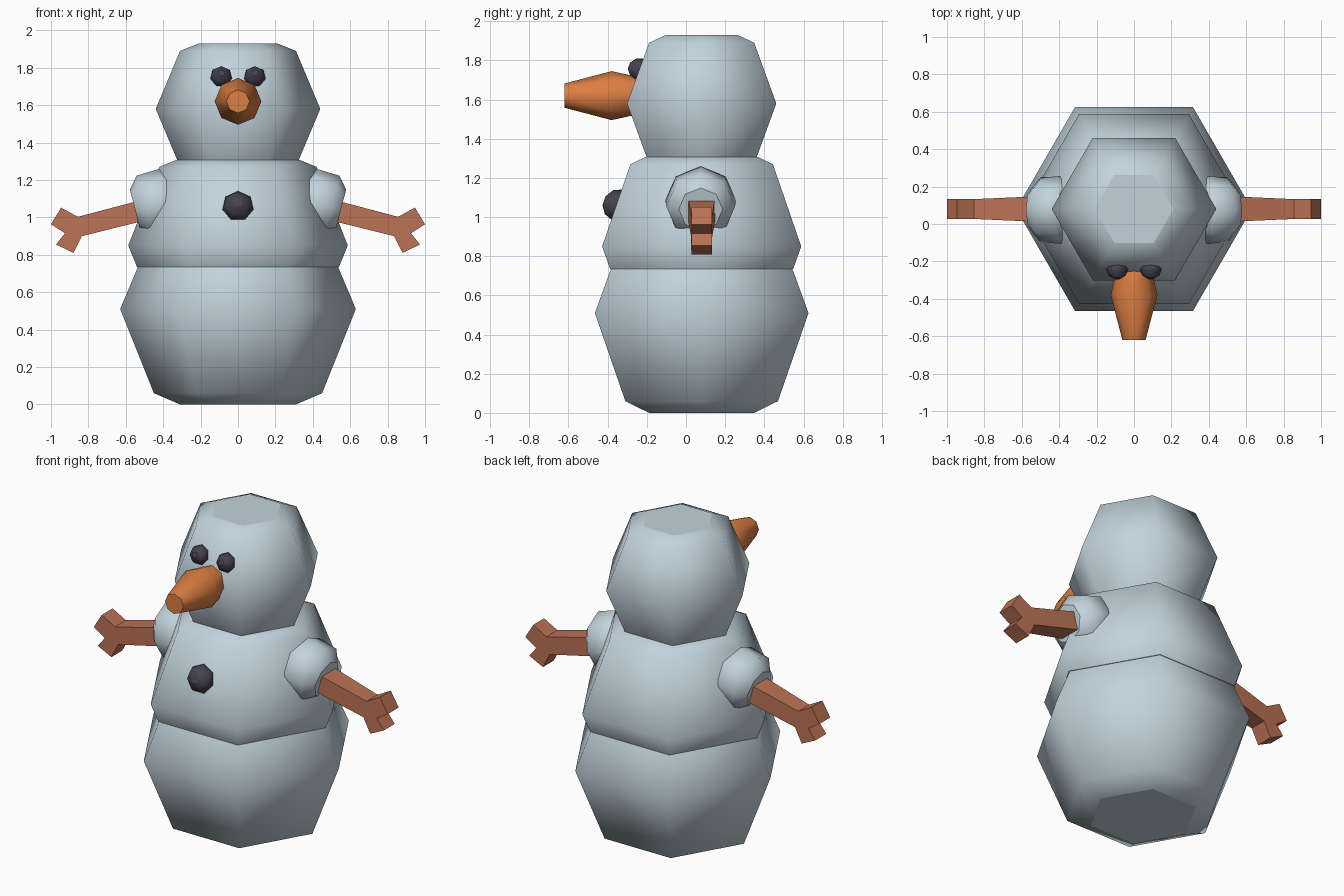
import bpy, bmesh, math
from mathutils import Vector, Matrix

if "Cube" in bpy.data.objects:
    bpy.data.objects.remove(bpy.data.objects["Cube"])

CY = 0.08  # depth of the body axis


def material(name, rgb):
    m = bpy.data.materials.new(name)
    m.diffuse_color = (*rgb, 1)
    m.use_nodes = True
    m.node_tree.nodes["Principled BSDF"].inputs["Base Color"].default_value = m.diffuse_color
    return m


SNOW = material("snow", (0.54, 0.65, 0.72))
ORANGE = material("carrot_orange", (0.72, 0.21, 0.055))
COAL = material("coal", (0.06, 0.055, 0.08))
WOOD = material("wood", (0.50, 0.17, 0.09))


def finish(name, bm, mat):
    bmesh.ops.recalc_face_normals(bm, faces=bm.faces[:])
    me = bpy.data.meshes.new(name)
    bm.to_mesh(me)
    bm.free()
    me.materials.append(mat)
    ob = bpy.data.objects.new(name, me)
    bpy.context.collection.objects.link(ob)
    return ob


def lathe(name, profile, sides, origin, axis, mat, ref=(1, 0, 0)):
    """Capped solid of (radius, distance) rings around an axis; sides smooth, caps flat."""
    w = Vector(axis).normalized()
    u = Vector(ref)
    u = (u - w * u.dot(w)).normalized()
    v = w.cross(u)
    bm = bmesh.new()
    rings = []
    for r, t in profile:
        rings.append([bm.verts.new(Vector(origin) + w * t
                                   + u * r * math.cos(2 * math.pi * i / sides)
                                   + v * r * math.sin(2 * math.pi * i / sides))
                      for i in range(sides)])
    for a, b in zip(rings, rings[1:]):
        for i in range(sides):
            j = (i + 1) % sides
            bm.faces.new((a[i], a[j], b[j], b[i])).smooth = True
    bm.faces.new(rings[0])
    bm.faces.new(rings[-1])
    return finish(name, bm, mat)


# Three stacked six-sided snowballs
up = (0, 0, 1)
lathe("lower_snowball", [(0.31, 0), (0.45, 0.06), (0.63, 0.51), (0.535, 0.735)],
      6, (0, CY, 0), up, SNOW)
lathe("middle_snowball", [(0.54, 0.735), (0.587, 0.85), (0.42, 1.27), (0.33, 1.307)],
      6, (0, CY, 0), up, SNOW)
lathe("head", [(0.325, 1.307), (0.44, 1.58), (0.31, 1.89), (0.21, 1.93)],
      6, (0, CY, 0), up, SNOW)

# Carrot nose
lathe("nose", [(0.09, -0.16), (0.125, 0), (0.062, 0.24)],
      8, (0, -0.38, 1.62), (0, -1, 0), ORANGE)


# Faceted coal pieces: eyes and button
def coal(name, pos, radius, depth, tilt):
    n = (0, -math.cos(tilt), math.sin(tilt))
    lathe(name, [(radius * 0.7, -depth * 0.6), (radius, 0),
                 (radius * 0.8, depth * 0.6), (radius * 0.3, depth)],
          7, pos, n, COAL, ref=up)


for side, s in (("left", -1), ("right", 1)):
    coal(side + "_eye", (s * 0.09, -0.24, 1.753), 0.059, 0.055, math.radians(20))
coal("button", (0, -0.357, 1.06), 0.085, 0.066, math.radians(19))

# Shoulders and forked stick arms
ARM = [(0.45, 1.11), (0.856, 1.003), (0.946, 1.052), (1.0, 0.963), (0.925, 0.915),
       (0.973, 0.855), (0.88, 0.81), (0.834, 0.90), (0.45, 0.995)]
for side, s in (("left", -1), ("right", 1)):
    lathe(side + "_shoulder", [(0.10, -0.27), (0.18, -0.177), (0.175, -0.053), (0.112, 0)],
          8, (s * 0.55, 0.075, 1.04), (s * 0.97, 0, -0.25), SNOW, ref=up)
    bm = bmesh.new()
    front, back = [], []
    for x, z in ARM:
        h = 0.053 + max(0, 0.85 - x) * 0.045  # stick thins toward the hand
        front.append(bm.verts.new((s * x, CY - h, z)))
        back.append(bm.verts.new((s * x, CY + h, z)))
    bm.faces.new(front)
    bm.faces.new(back)
    for i in range(len(ARM)):
        j = (i + 1) % len(ARM)
        bm.faces.new((front[i], front[j], back[j], back[i]))
    finish(side + "_arm", bm, WOOD)
